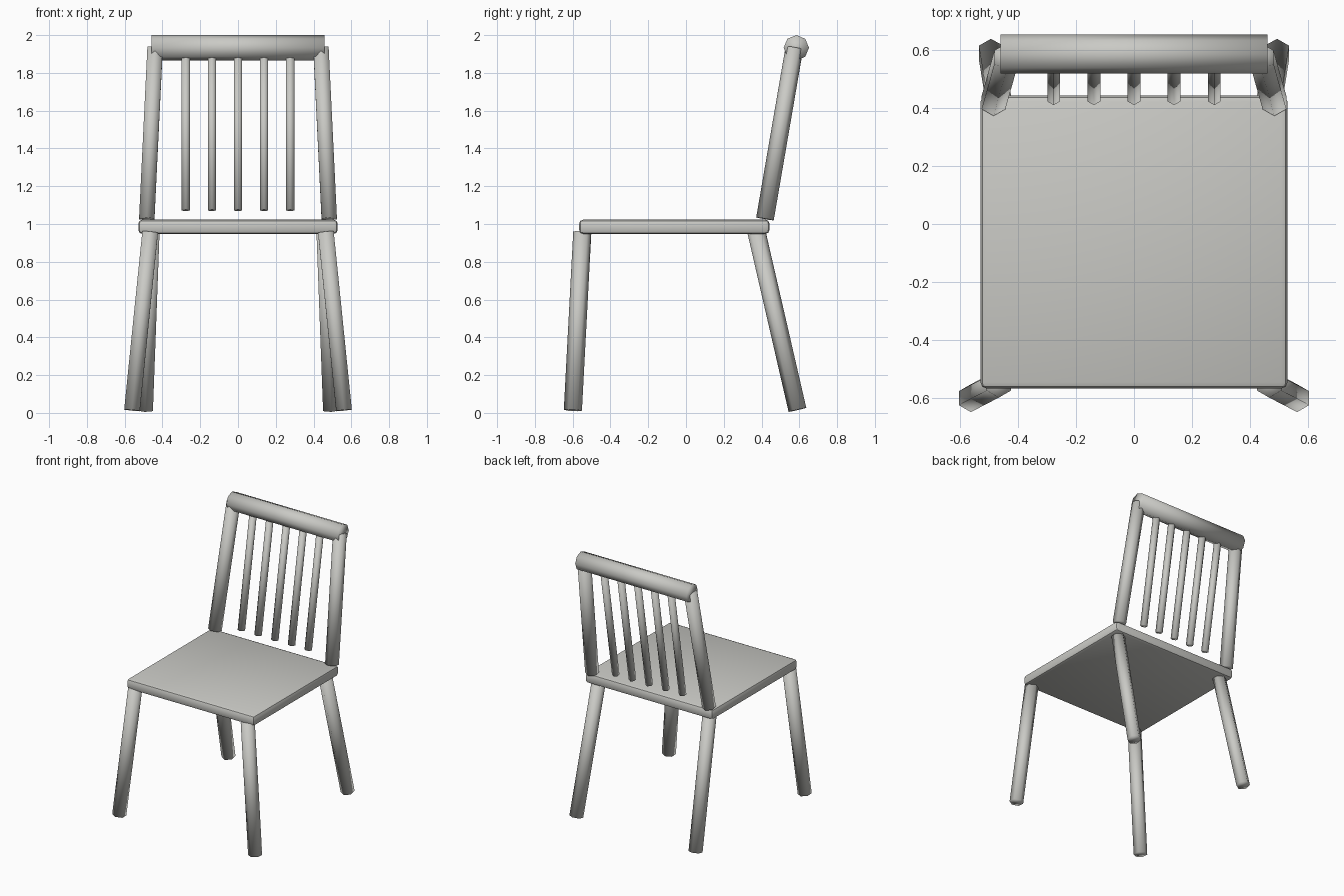
import bpy, bmesh, math
from mathutils import Vector, Matrix

if "Cube" in bpy.data.objects:
    bpy.data.objects.remove(bpy.data.objects["Cube"])

mat = bpy.data.materials.new("pale warm grey")
mat.diffuse_color = (0.59, 0.59, 0.56, 1)
mat.use_nodes = True
mat.node_tree.nodes["Principled BSDF"].inputs["Base Color"].default_value = mat.diffuse_color


def add_object(name, bm):
    mesh = bpy.data.meshes.new(name)
    bmesh.ops.recalc_face_normals(bm, faces=bm.faces)
    for f in bm.faces:
        f.smooth = True
    bm.to_mesh(mesh)
    bm.free()
    ob = bpy.data.objects.new(name, mesh)
    mesh.materials.append(mat)
    bpy.context.collection.objects.link(ob)
    return ob


def rod(name, a, b, radius, sides=6, start=90):
    """Straight low-poly rod from a to b; 'start' is the angle of its first corner."""
    a, b = Vector(a), Vector(b)
    axis = (b - a).normalized()
    # cross-section frame: u stays as close to world x as possible
    ref = Vector((1, 0, 0)) if abs(axis.x) < 0.9 else Vector((0, 1, 0))
    u = (ref - axis * ref.dot(axis)).normalized()
    v = axis.cross(u)
    bm = bmesh.new()
    rings = []
    for p in (a, b):
        ring = []
        for i in range(sides):
            t = math.radians(start) + 2 * math.pi * i / sides
            ring.append(bm.verts.new(p + radius * (u * math.cos(t) + v * math.sin(t))))
        rings.append(ring)
    for i in range(sides):
        j = (i + 1) % sides
        bm.faces.new((rings[0][i], rings[0][j], rings[1][j], rings[1][i]))
    bm.faces.new(rings[0][::-1])
    bm.faces.new(rings[1])
    return add_object(name, bm)


# seat: slab with rounded edges
bm = bmesh.new()
bmesh.ops.create_cube(bm, size=1, matrix=Matrix.Translation((0, -0.062, 0.985))
                      @ Matrix.Diagonal((1.056, 1.008, 0.076, 1)))
bmesh.ops.bevel(bm, geom=bm.edges[:], offset=0.022, segments=2, profile=0.5, affect='EDGES')
seat = add_object("seat", bm)
for f in seat.data.polygons:          # keep the large panels flat
    f.use_smooth = f.area < 0.05
bpy.context.view_layer.objects.active = seat
seat.select_set(True)
bpy.ops.object.shade_smooth_by_angle(angle=math.radians(35))
seat.select_set(False)

# splayed legs and back posts, mirrored left / right
for side, s in (("left", -1), ("right", 1)):
    rod("front_leg_" + side, (s * 0.561, -0.599, 0.014), (s * 0.465, -0.549, 0.958), 0.048)
    rod("back_leg_" + side, (s * 0.492, 0.590, 0.016), (s * 0.457, 0.373, 0.958), 0.048)
    rod("back_post_" + side, (s * 0.483, 0.418, 1.027), (s * 0.439, 0.574, 1.934), 0.047)

# back spindles
for i in range(5):
    x = (i - 2) * 0.138
    rod(f"spindle_{i + 1}", (x, 0.434, 1.073), (x, 0.578, 1.92), 0.0255)

# top rail
rod("top_rail", (-0.459, 0.584, 1.933), (0.459, 0.584, 1.933), 0.067, sides=8)
